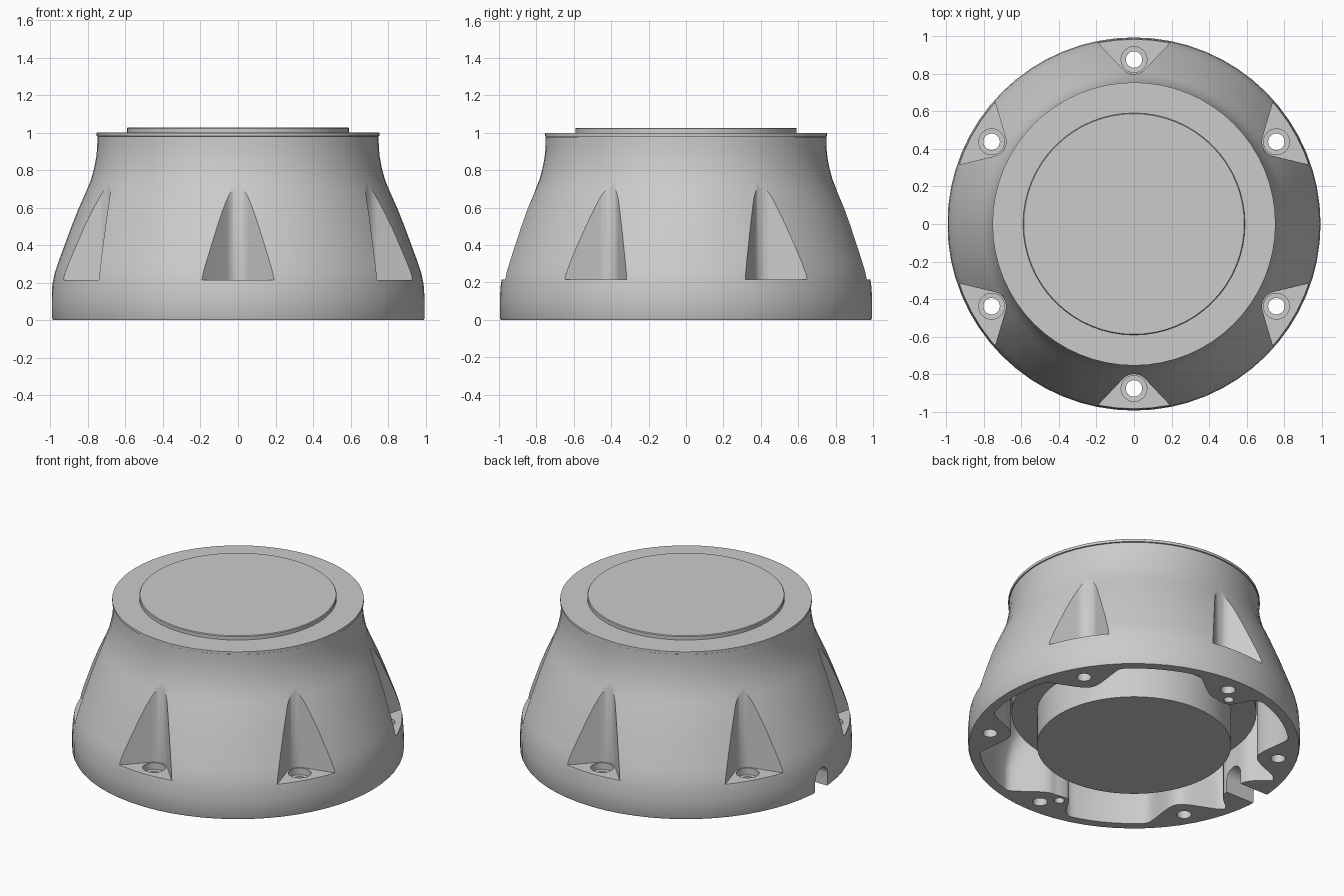
import bpy, bmesh
from math import sin, cos, pi, radians, exp, log
from mathutils import Matrix, Vector

if "Cube" in bpy.data.objects:
    bpy.data.objects.remove(bpy.data.objects["Cube"])

SEG = 64
HOLE_ANGLES = [30 + 60 * i for i in range(6)]


def rings_to_mesh(bm, rings):
    """Skin a stack of equal rings and cap both ends."""
    loops = [[bm.verts.new(p) for p in ring] for ring in rings]
    n = len(loops[0])
    for a, b in zip(loops, loops[1:]):
        for i in range(n):
            j = (i + 1) % n
            bm.faces.new((a[i], a[j], b[j], b[i]))
    bm.faces.new(loops[0][::-1])
    bm.faces.new(loops[-1])


def finish(name, bm):
    bmesh.ops.recalc_face_normals(bm, faces=bm.faces)
    mesh = bpy.data.meshes.new(name)
    bm.to_mesh(mesh)
    bm.free()
    ob = bpy.data.objects.new(name, mesh)
    bpy.context.collection.objects.link(ob)
    return ob


def circle_rings(profile, cx=0, cy=0, seg=SEG):
    return [[(cx + r * cos(2 * pi * i / seg), cy + r * sin(2 * pi * i / seg), z)
             for i in range(seg)] for r, z in profile]


def revolve(name, profile, centres=((0, 0),), seg=SEG):
    bm = bmesh.new()
    for cx, cy in centres:
        rings_to_mesh(bm, circle_rings(profile, cx, cy, seg))
    return finish(name, bm)


def activate(ob):
    bpy.ops.object.select_all(action='DESELECT')
    ob.select_set(True)
    bpy.context.view_layer.objects.active = ob


def cut(target, cutter):
    cutter.hide_render = True
    mod = target.modifiers.new("cut", 'BOOLEAN')
    mod.operation = 'DIFFERENCE'
    mod.solver = 'EXACT'
    mod.object = cutter
    activate(target)
    bpy.ops.object.modifier_apply(modifier=mod.name)
    bpy.data.objects.remove(cutter, do_unlink=True)


# Flared housing: outer profile as (radius, height)
OUTER = [(.99, 0), (.995, .01), (.995, .12), (.99, .19), (.978, .25), (.958, .31),
         (.925, .40), (.888, .50), (.848, .60), (.808, .69), (.785, .745),
         (.767, .81), (.756, .87), (.751, .92), (.75, .978)]
housing = revolve("housing", OUTER)


# Inner cavity: offset shell that swells inward around every screw boss
def wrap(a):
    return (a + pi) % (2 * pi) - pi


def cavity_radius(theta, wall):
    limits = [wall]
    for deg in HOLE_ANGLES:
        d = wrap(theta - radians(deg))
        if abs(d) < .6:
            limits.append((.62 + (.13 ** 2 + (1.15 * .85 * sin(d)) ** 2) ** .5) / cos(d))
    for deg, r, width in ((180, .78, .16), (95.5, .745, .08), (264.5, .745, .08)):
        d = wrap(theta - radians(deg))
        if abs(d) < .5:
            limits.append(r + (.8 * sin(d) / width) ** 4 * .09)
    k = .01                                   # soft minimum gives the fillets
    return -k * log(sum(exp(-v / k) for v in limits))


bm = bmesh.new()
inner = [(.93, -.05), (.93, .15), (.915, .25), (.865, .40), (.79, .60), (.72, .80)]
n = 288
rings_to_mesh(bm, [[(cavity_radius(t, w) * cos(t), cavity_radius(t, w) * sin(t), z)
                    for t in (2 * pi * i / n for i in range(n))] for w, z in inner])
cut(housing, finish("cavity_cutter", bm))

# Six rounded wedge pockets above the flange
arc = [radians(133.5 + 93 * i / 12) for i in range(13)]
plan = [(.352, 1.135)] + [(.08 * sin(a), .88 + .08 * cos(a)) for a in arc] + [(-.352, 1.135)]
bm = bmesh.new()
for deg in HOLE_ANGLES:
    rot = Matrix.Rotation(radians(deg - 90), 3, 'Z')
    rings_to_mesh(bm, [[rot @ Vector((x, y, z)) for x, y in plan] for z in (.215, 1.2)])
cut(housing, finish("pocket_cutter", bm))

# Counterbored screw holes
centres = [(.877 * cos(radians(a)), .877 * sin(radians(a))) for a in HOLE_ANGLES]
cut(housing, revolve("hole_cutter", [(.044, -.1), (.044, .17), (.069, .171), (.069, .25)],
                     centres, 24))

# Two small blind holes in the base
cut(housing, revolve("pin_hole_cutter", [(.03, -.1), (.03, .12)],
                     [(-.078, .79), (-.078, -.79)], 16))

# Arched cable notch on the left side
arch = [(.065 * cos(pi * i / 12), .08 + .065 * sin(pi * i / 12)) for i in range(13)]
arch = [(.065, -.1)] + arch + [(-.065, -.1)]
bm = bmesh.new()
rings_to_mesh(bm, [[(x, y, z) for y, z in arch] for x in (-1.2, -.75)])
cut(housing, finish("notch_cutter", bm))

# Inner core, top rim and raised lens
core = revolve("inner_core", [(.735, .23), (.735, .97)])
rim = revolve("top_rim", [(.745, .972), (.745, .980), (.755, .981), (.755, .998), (.752, 1.0)])
lens = revolve("lens", [(.583, .005), (.583, .99), (.592, .991), (.592, 1.022), (.588, 1.027)])

for ob in (housing, core, rim, lens):
    activate(ob)
    bpy.ops.object.shade_smooth_by_angle(angle=radians(30))
